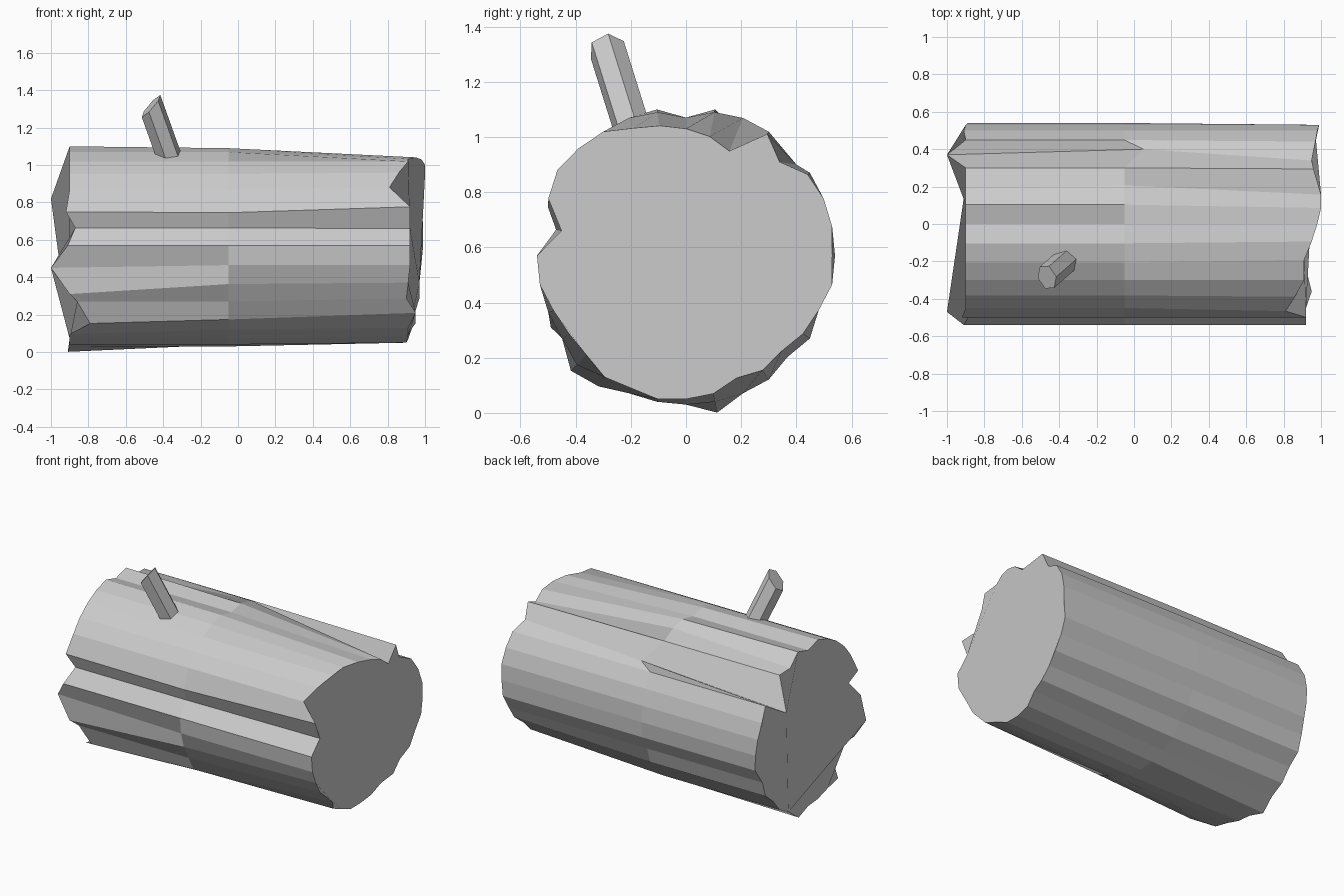
import bpy, bmesh
from math import sin, cos, tau
from mathutils import Vector

cube = bpy.data.objects.get("Cube")
if cube:
    bpy.data.objects.remove(cube)

SIDES = 32
RADIUS = 0.54
AXIS_Z = 0.57

grey = bpy.data.materials.new("plain grey")
grey.use_nodes = True
colour = (0.6, 0.6, 0.6, 1)
grey.diffuse_color = colour
grey.node_tree.nodes["Principled BSDF"].inputs["Base Color"].default_value = colour


def add_ring(bm, x, dents, shifts):
    """Rough ring round the x axis; dents and shifts are hundredths per corner."""
    ring = []
    for k in range(SIDES):
        angle = tau * k / SIDES
        r = RADIUS + dents.get(k, 0) / 100
        ring.append(bm.verts.new((x + shifts.get(k, 0) / 100,
                                  r * cos(angle), AXIS_Z + r * sin(angle))))
    return ring


def bridge(bm, first, second):
    count = len(first)
    for k in range(count):
        n = (k + 1) % count
        bm.faces.new((first[k], first[n], second[n], second[k]))


def finish(bm, name):
    bmesh.ops.recalc_face_normals(bm, faces=bm.faces)
    mesh = bpy.data.meshes.new(name)
    bm.to_mesh(mesh)
    bm.free()
    mesh.materials.append(grey)
    obj = bpy.data.objects.new(name, mesh)
    bpy.context.collection.objects.link(obj)
    return obj


# Log: broken left end, even middle, worn right end
bm = bmesh.new()
left = add_ring(bm, -0.9,
                {6: -5, 8: -4, 15: -6, 20: 5, 21: 3, 25: 4, 28: -2, 30: -2},
                {0: 1, 2: -1, 15: 3, 16: -1, 19: 4, 20: 11, 25: -1, 31: 2})
left[4].co = (-1, 0.37, 0.82)
left[14].co = (-0.92, -0.5, 0.75)
left[17].co = (-1, -0.47, 0.45)
left[18].co = (-0.9, -0.49, 0.31)
middle = add_ring(bm, -0.05, {7: -1, 8: -4, 9: -1, 15: -6, 20: 2, 28: -2, 30: -2}, {})
middle[4].co = (0.05, 0.4, 0.9)
middle[14].co = (-0.05, -0.5, 0.745)
right = add_ring(bm, 0.92,
                 {0: -1, 3: -1, 4: -6, 5: -1, 6: -13, 7: -10, 8: -8, 9: -6,
                  10: -4, 12: 1, 13: 2, 15: -8, 18: -2, 19: -3, 20: -3,
                  21: -1, 22: -2, 23: -1, 24: -2, 25: -3, 26: -6, 27: -4,
                  28: -5, 29: -3, 30: -2},
                 {0: 7, 1: 7, 2: 6, 3: 5, 4: 3, 5: 4, 6: 8, 7: 8, 8: 6,
                  9: 3, 10: -1, 11: -1, 12: -6, 13: -11, 18: -1, 19: -2,
                  20: 3, 21: -1, 22: -1, 23: -2, 24: -2, 25: -1, 26: 1,
                  27: 3, 28: 3, 29: 5, 30: 5, 31: 6})
bridge(bm, left, middle)
bridge(bm, middle, right)
bm.faces.new(left)
bm.faces.new(right)
finish(bm, "log")

# Snapped twig: leaning six-sided stub with a slanted tip
bm = bmesh.new()
base = Vector((-0.345, -0.18, 0.98))
tip = Vector((-0.465, -0.285, 1.315))
axis = (tip - base).normalized()
side = axis.cross(Vector((1, -1, 0))).normalized()
other = axis.cross(side)
foot, top = [], []
for k in range(6):
    angle = tau * (k + 0.5) / 6
    offset = (side * cos(angle) + other * sin(angle)) * 0.068
    slant = axis * offset.x * 0.6
    foot.append(bm.verts.new(base + offset))
    top.append(bm.verts.new(tip + offset + slant))
bridge(bm, foot, top)
bm.faces.new(foot)
bm.faces.new(top)
finish(bm, "twig")
